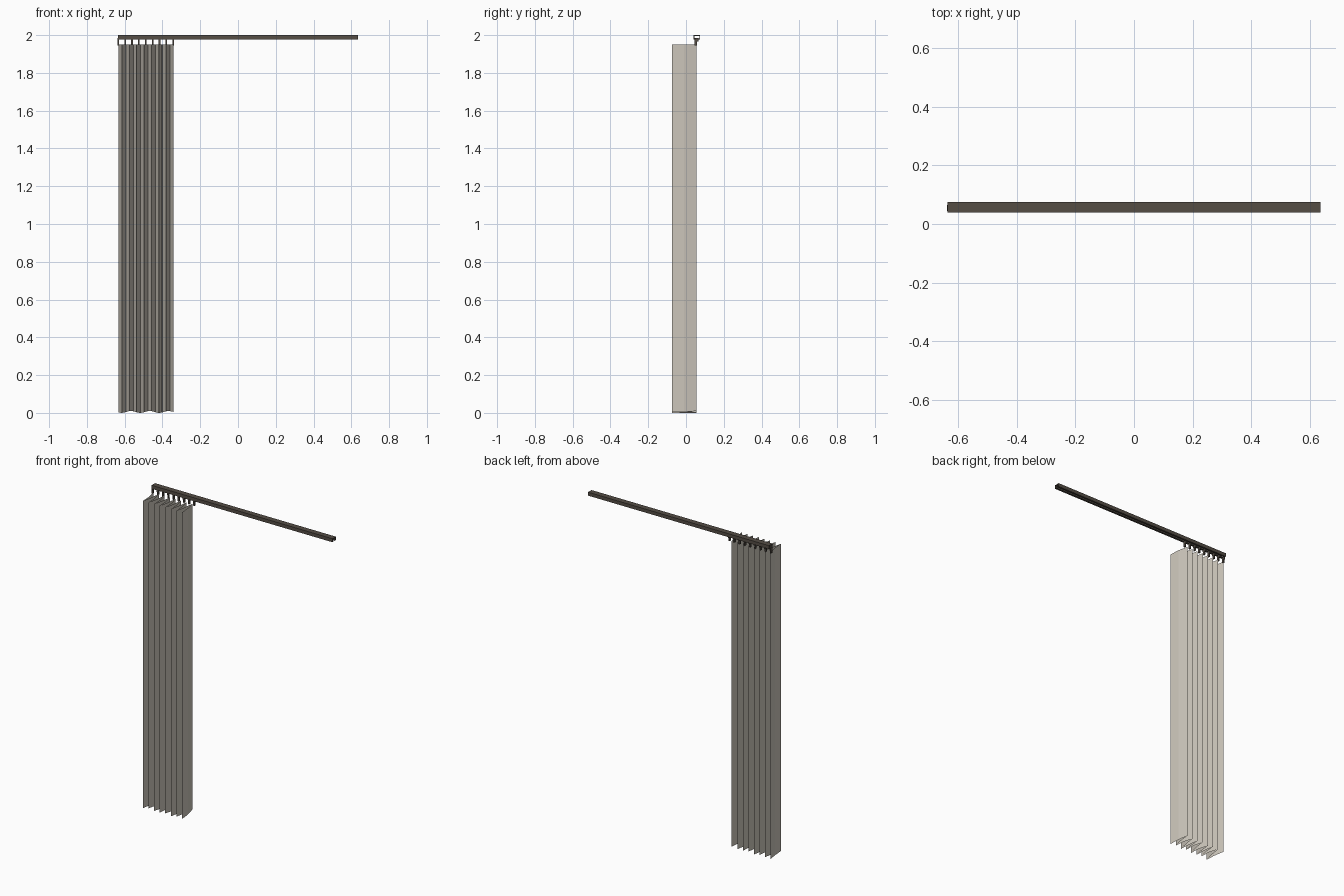
import bpy, bmesh, math

if "Cube" in bpy.data.objects:
    bpy.data.objects.remove(bpy.data.objects["Cube"])

def material(name, col):
    m = bpy.data.materials.new(name)
    m.diffuse_color = (*col, 1)
    m.use_nodes = True
    m.node_tree.nodes["Principled BSDF"].inputs["Base Color"].default_value = m.diffuse_color
    return m

cloth = material("cloth", (0.62, 0.58, 0.51))
metal = material("dark_metal", (0.09, 0.075, 0.06))

def finish(bm, name, mat):
    me = bpy.data.meshes.new(name)
    bm.to_mesh(me)
    bm.free()
    ob = bpy.data.objects.new(name, me)
    me.materials.append(mat)
    bpy.context.collection.objects.link(ob)
    return ob

# Rail: channel profile with a slot underneath, extruded along x
prof = [(0.040, 1.978), (0.040, 2.0), (0.075, 2.0), (0.075, 1.978),
        (0.064, 1.978), (0.064, 1.982), (0.071, 1.982), (0.071, 1.996),
        (0.044, 1.996), (0.044, 1.982), (0.051, 1.982), (0.051, 1.978)]
bm = bmesh.new()
face = bm.faces.new([bm.verts.new((-0.635, y, z)) for y, z in prof])
ext = bmesh.ops.extrude_face_region(bm, geom=[face], use_keep_orig=True)
verts = [v for v in ext["geom"] if isinstance(v, bmesh.types.BMVert)]
bmesh.ops.translate(bm, verts=verts, vec=(1.27, 0, 0))
bmesh.ops.recalc_face_normals(bm, faces=bm.faces)
finish(bm, "curtain_rail", metal)

# Hangers: wide glider inside the rail slot with a thin hook below
def box(bm, c, s):
    vs = bmesh.ops.create_cube(bm, size=1)["verts"]
    bmesh.ops.scale(bm, verts=vs, vec=s)
    bmesh.ops.translate(bm, verts=vs, vec=c)

for i in range(9):
    x = -0.634 + i * 0.0364
    bm = bmesh.new()
    box(bm, (x, 0.0545, 1.975), (0.008, 0.021, 0.018))
    box(bm, (x, 0.0525, 1.956), (0.008, 0.013, 0.022))
    finish(bm, f"hanger_{i + 1}", metal)

# Pleated curtain: zigzag folds, each panel creased in the middle
path = []
for i in range(8):
    xb, xf = -0.632 + i * 0.0389, -0.615 + i * 0.0391
    path += [(xb, 0.055), ((xb + xf) / 2 + 0.005, -0.01), (xf, -0.075)]
    if i < 7:
        path.append(((xf + xb + 0.0389) / 2 + 0.003, -0.01))
bm = bmesh.new()
top = [bm.verts.new((x, y, 1.95)) for x, y in path]
bot = [bm.verts.new((x, y, 0.005 - 0.005 * math.cos(2 * math.pi * (x + 0.617) / 0.1)))
       for x, y in path]
for k in range(len(path) - 1):
    bm.faces.new((bot[k], bot[k + 1], top[k + 1], top[k]))
finish(bm, "pleated_curtain", cloth)
